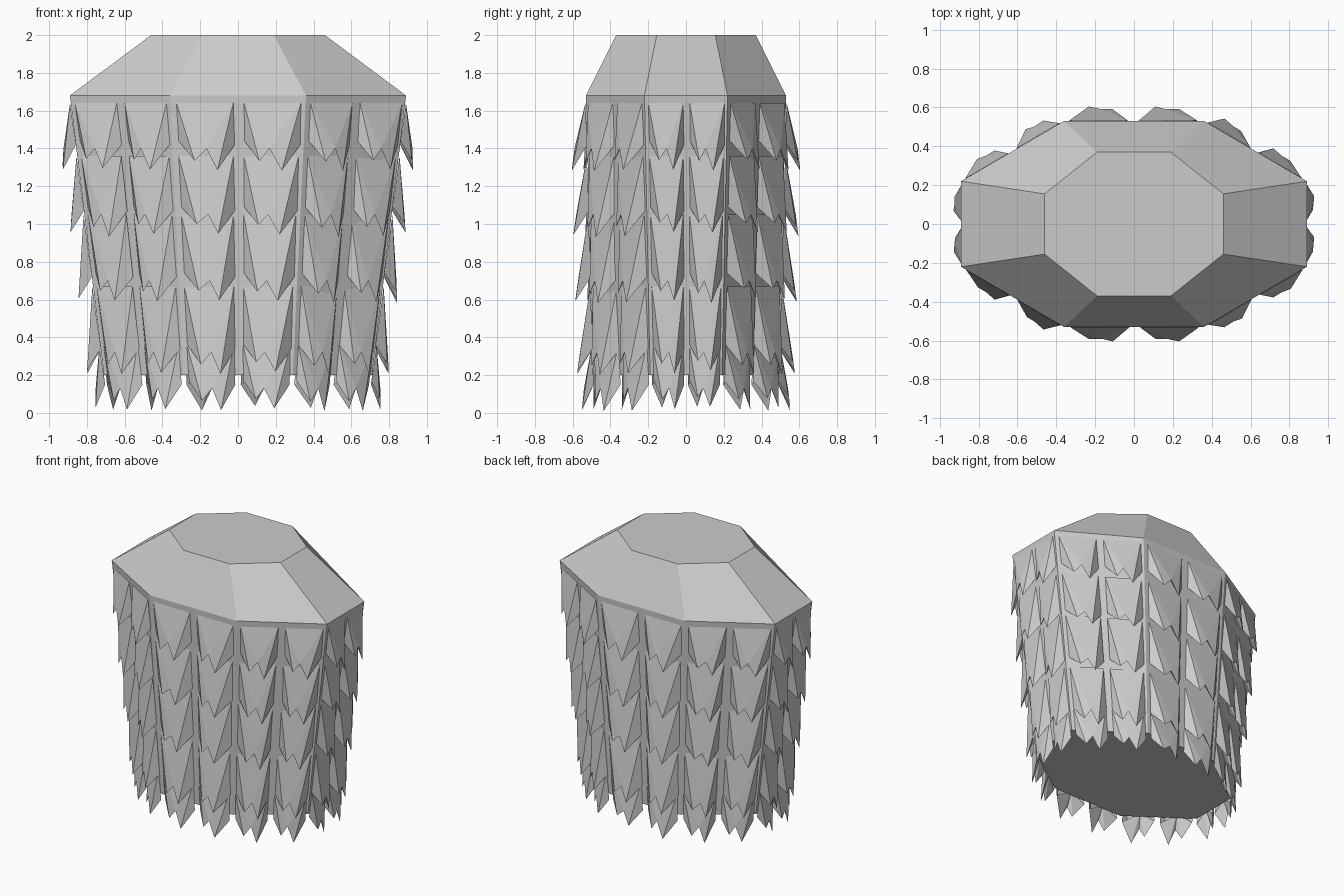
import bpy, random
from mathutils import Vector

if "Cube" in bpy.data.objects:
    bpy.data.objects.remove(bpy.data.objects["Cube"])

random.seed(4)

def octagon(a, b, c, d, z):
    """Eight-sided ring: corners at (a, +-b) and (c, +-d), counter-clockwise."""
    pts = [(a, -b), (a, b), (c, d), (-c, d), (-a, b), (-a, -b), (-c, -d), (c, -d)]
    return [Vector((x, y, z)) for x, y in pts]

def make(name, verts, faces):
    me = bpy.data.meshes.new(name)
    me.from_pydata([tuple(v) for v in verts], [], faces)
    me.update()
    ob = bpy.data.objects.new(name, me)
    bpy.context.collection.objects.link(ob)
    return ob

# Core body: tapered octagon with a bevelled shoulder and flat top
LOW = octagon(0.71, 0.19, 0.29, 0.49, 0.20)
HIGH = octagon(0.89, 0.22, 0.36, 0.53, 1.68)
TOP = octagon(0.46, 0.155, 0.19, 0.37, 2.0)
body_faces = [tuple(range(7, -1, -1)), tuple(range(16, 24))]
for r in (0, 8):
    for i in range(8):
        j = (i + 1) % 8
        body_faces.append((r + i, r + j, r + 8 + j, r + 8 + i))
make("body", LOW + HIGH + TOP, body_faces)

def on_face(i, u, z, out):
    """Point on side wall i at fraction u across, height z, pushed outward."""
    j = (i + 1) % 8
    t = (z - 0.20) / 1.48
    a = LOW[i].lerp(HIGH[i], t)
    b = LOW[j].lerp(HIGH[j], t)
    e = (b - a).normalized()
    return a.lerp(b, u) + Vector((e.y, -e.x, 0)) * out

# Fur tufts: flared two-pointed scales, two per wall in five rows
ROWS = [(1.64, 1.28), (1.36, 0.93), (1.05, 0.58), (0.67, 0.20), (0.36, 0.01)]
for r, (top, tip) in enumerate(ROWS):
    verts, faces = [], []
    flare = 0.085 if r < 4 else 0.065
    for i in range(8):
        for k in range(2):
            dz = random.uniform(0.0, 0.03) if (i, k) != (7, 0) else 0.0
            side = 0.5 + 0.02 * (-1) ** k
            # (across, height, outward): top edge, then the jagged lower edge
            shape = [(0.09, top, 0.004), (0.93, top, 0.004),
                     (0.10, tip + 0.16, 0.0),
                     (0.33, tip + 0.05 + dz, flare * 0.85),
                     (side, tip + 0.12, flare * 0.8),
                     (0.68, tip + dz, flare),
                     (0.95, tip + 0.14, 0.0),
                     (side, tip + 0.22, 0.0)]
            n = len(verts)
            verts += [on_face(i, (k + u) / 2, z, o) for u, z, o in shape]
            faces += [tuple(n + q for q in f) for f in (
                (0, 2, 3), (0, 3, 4), (0, 4, 1), (1, 4, 5), (1, 5, 6),
                (2, 7, 3), (3, 7, 4), (4, 7, 5), (5, 7, 6))]
    make("fur_row_%d" % (r + 1), verts, faces)
